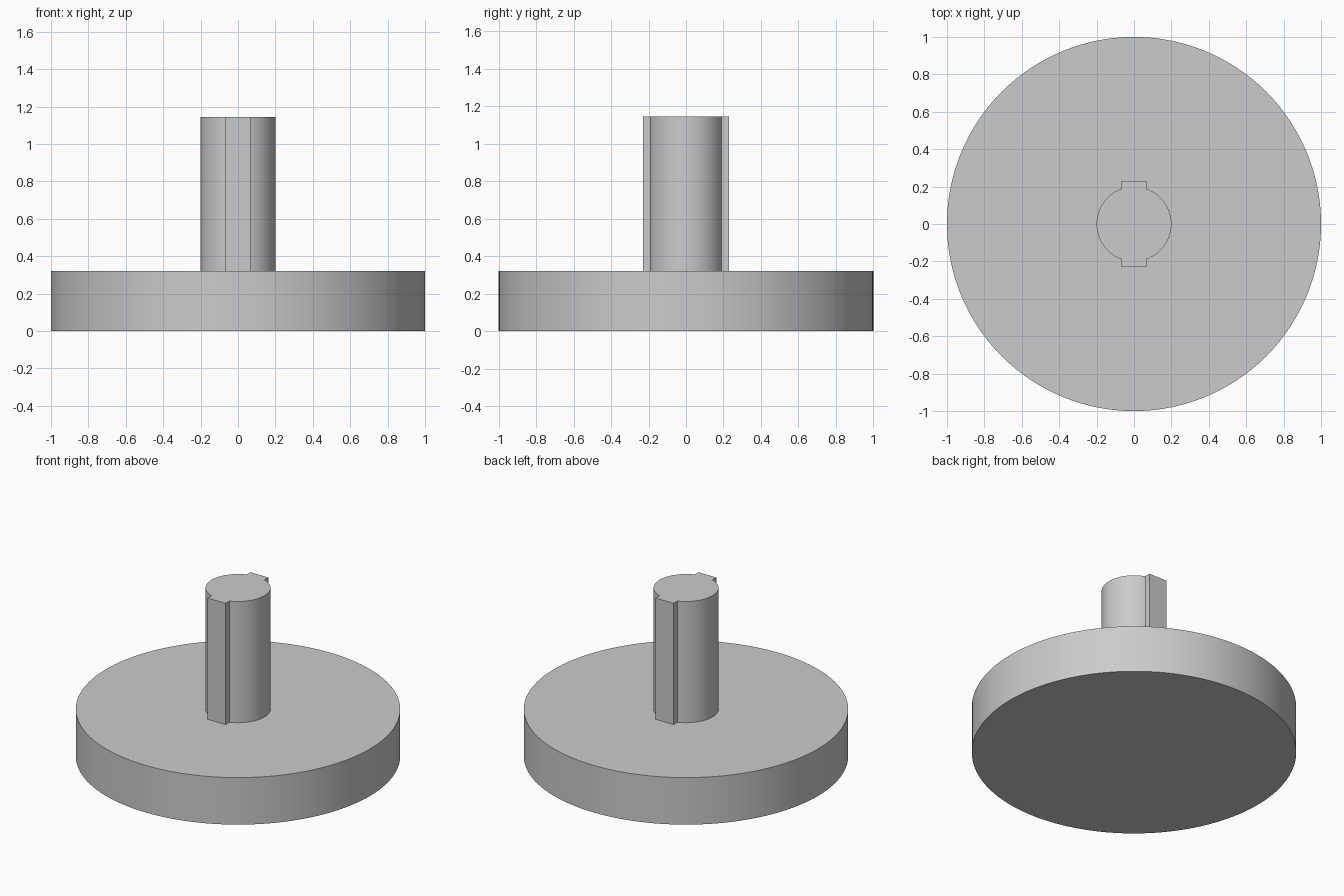
import bpy, bmesh
from math import sin, cos, asin, pi

cube = bpy.data.objects.get("Cube")
if cube:
    bpy.data.objects.remove(cube, do_unlink=True)

DISC_R, DISC_H = 1.0, 0.32
SHAFT_R, SHAFT_TOP = 0.2, 1.145
KEY_HALF, KEY_REACH = 0.067, 0.23

grey = bpy.data.materials.new("plain grey")
grey.use_nodes = True
colour = (0.6, 0.6, 0.6, 1)
grey.diffuse_color = colour
grey.node_tree.nodes["Principled BSDF"].inputs["Base Color"].default_value = colour


def extrude_outline(name, outline, z0, z1):
    """Solid prism from a closed counter-clockwise outline."""
    bm = bmesh.new()
    base = bm.faces.new([bm.verts.new((x, y, z0)) for x, y in outline])
    result = bmesh.ops.extrude_face_region(bm, geom=[base], use_keep_orig=True)
    top = [v for v in result["geom"] if isinstance(v, bmesh.types.BMVert)]
    bmesh.ops.translate(bm, verts=top, vec=(0, 0, z1 - z0))
    bmesh.ops.recalc_face_normals(bm, faces=bm.faces)
    mesh = bpy.data.meshes.new(name)
    bm.to_mesh(mesh)
    bm.free()
    mesh.materials.append(grey)
    obj = bpy.data.objects.new(name, mesh)
    bpy.context.collection.objects.link(obj)
    bpy.ops.object.select_all(action="DESELECT")
    obj.select_set(True)
    bpy.context.view_layer.objects.active = obj
    bpy.ops.object.shade_smooth_by_angle(angle=pi / 6)
    return obj


def arc(radius, start, end, steps):
    angles = [start + (end - start) * i / steps for i in range(steps + 1)]
    return [(radius * cos(a), radius * sin(a)) for a in angles]


# Round base
extrude_outline("base_disc", arc(DISC_R, 0, 2 * pi, 128)[:-1], 0, DISC_H)

# Shaft with a square key along the front and the back
edge = pi / 2 - asin(KEY_HALF / SHAFT_R)
half = arc(SHAFT_R, -edge, edge, 40) + [(KEY_HALF, KEY_REACH), (-KEY_HALF, KEY_REACH)]
shaft_outline = half + [(-x, -y) for x, y in half]
extrude_outline("keyed_shaft", shaft_outline, DISC_H, SHAFT_TOP)
